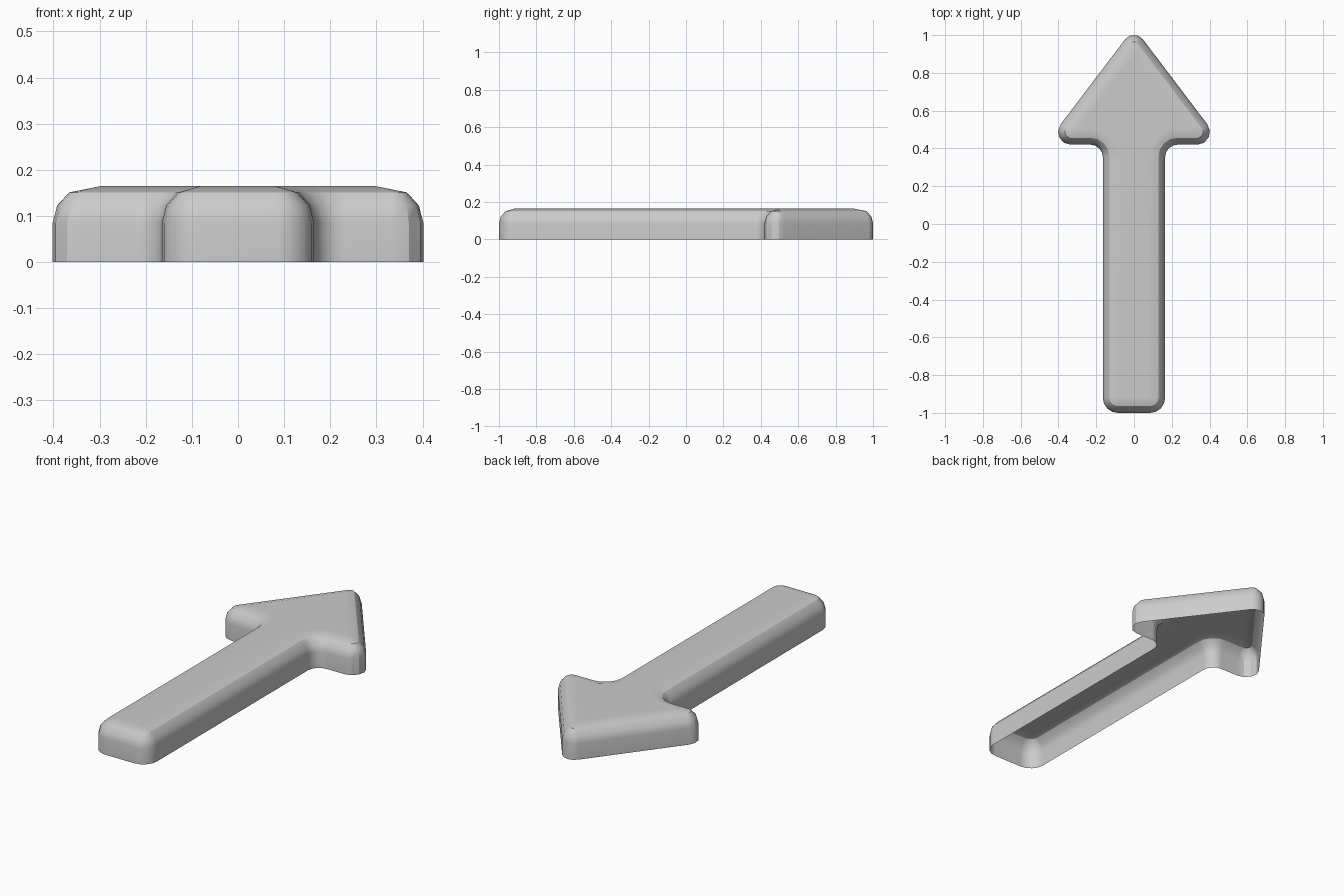
import bpy
import bmesh
from mathutils import Vector

cube = bpy.data.objects.get("Cube")
if cube:
    bpy.data.objects.remove(cube, do_unlink=True)

# Right half of the sharp arrow outline: x, y, corner radius
RIGHT = [(0.165, -1.0, 0.08), (0.165, 0.42, 0.065), (0.47, 0.42, 0.067)]
TIP = [(0.0, 1.04, 0.06)]
OUTLINE = RIGHT + TIP + [(-x, y, r) for x, y, r in reversed(RIGHT)]
# Wall profile from the open base to the flat top: inset, height
PROFILE = [(0, 0), (0, 0.085), (0.01, 0.123), (0.036, 0.151), (0.085, 0.165)]
STEPS = 4


def rounded_ring(inset):
    """Outline moved inwards by inset, with every corner filleted."""
    points = []
    corners = [Vector((x, y)) for x, y, r in OUTLINE]
    for i, p in enumerate(corners):
        d1 = (p - corners[i - 1]).normalized()
        d2 = (corners[(i + 1) % len(corners)] - p).normalized()
        n1, n2 = Vector((-d1.y, d1.x)), Vector((-d2.y, d2.x))
        side = 1 if d1.cross(d2) > 0 else -1
        radius = max(OUTLINE[i][2] - side * inset, 0.003)
        mitre = (n1 + n2) / (1 + n1.dot(n2))
        centre = p + (inset + side * radius) * mitre
        for k in range(STEPS + 1):
            points.append(centre - side * radius * n1.slerp(n2, k / STEPS))
    return points


# Arrow shell: stacked rings joined by quads, capped on top, open below
bm = bmesh.new()
rings = [[bm.verts.new((p.x, p.y, z)) for p in rounded_ring(inset)]
         for inset, z in PROFILE]
for low, high in zip(rings, rings[1:]):
    for i in range(len(low)):
        bm.faces.new((low[i - 1], low[i], high[i], high[i - 1]))
bm.faces.new(rings[-1])
mesh = bpy.data.meshes.new("arrow")
bm.to_mesh(mesh)
bm.free()
arrow = bpy.data.objects.new("arrow", mesh)
bpy.context.collection.objects.link(arrow)

# Plain grey material
grey = bpy.data.materials.new("light_grey")
grey.use_nodes = True
colour = (0.6, 0.6, 0.6, 1)
grey.diffuse_color = colour
grey.node_tree.nodes["Principled BSDF"].inputs["Base Color"].default_value = colour
mesh.materials.append(grey)

# Soft shading with a clean flat top
bpy.ops.object.select_all(action="DESELECT")
arrow.select_set(True)
bpy.context.view_layer.objects.active = arrow
bpy.ops.object.shade_smooth_by_angle()
arrow.modifiers.new("even_normals", "WEIGHTED_NORMAL").keep_sharp = True
